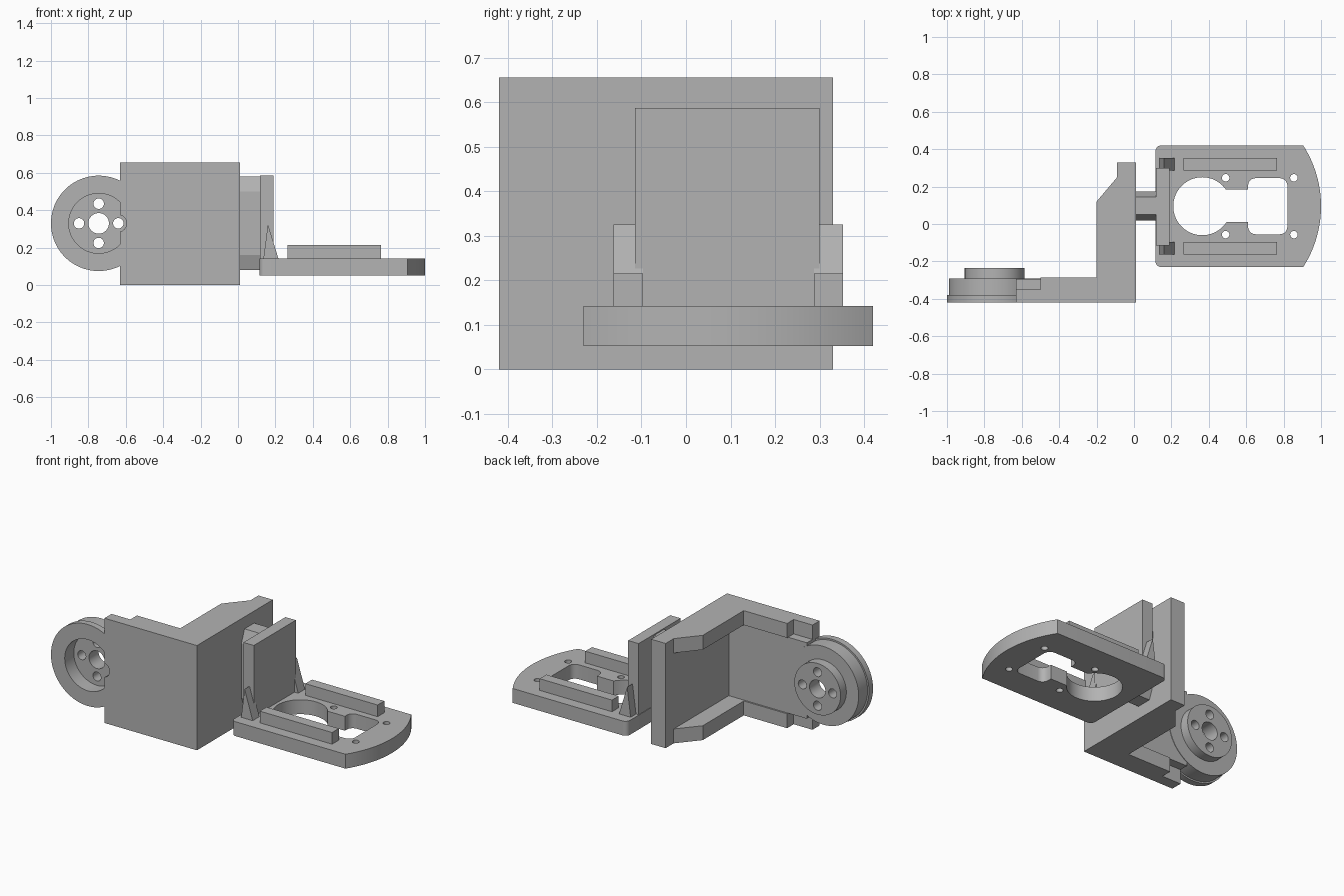
import bpy, bmesh
from math import sin, cos, pi, asin
from mathutils import Vector

if "Cube" in bpy.data.objects:
    bpy.data.objects.remove(bpy.data.objects["Cube"])

grey = bpy.data.materials.new("plain grey")
grey.use_nodes = True
grey.diffuse_color = (0.45, 0.45, 0.45, 1)
grey.node_tree.nodes["Principled BSDF"].inputs["Base Color"].default_value = (0.45, 0.45, 0.45, 1)


def prism(name, outline, axis, low, high):
    """Extrude a 2D outline along one axis."""
    place = {"x": lambda a, b, d: (d, a, b),
             "y": lambda a, b, d: (a, d, b),
             "z": lambda a, b, d: (a, b, d)}[axis]
    bm = bmesh.new()
    face = bm.faces.new([bm.verts.new(place(a, b, low)) for a, b in outline])
    extruded = bmesh.ops.extrude_face_region(bm, geom=[face])["geom"]
    shift = Vector(place(0, 0, high - low))
    bmesh.ops.translate(bm, vec=shift, verts=[v for v in extruded if isinstance(v, bmesh.types.BMVert)])
    bmesh.ops.recalc_face_normals(bm, faces=bm.faces)
    mesh = bpy.data.meshes.new(name)
    bm.to_mesh(mesh)
    bm.free()
    mesh.materials.append(grey)
    obj = bpy.data.objects.new(name, mesh)
    bpy.context.collection.objects.link(obj)
    return obj


def rect(a0, a1, b0, b1):
    return [(a0, b0), (a1, b0), (a1, b1), (a0, b1)]


def arc(a, b, r, start, end, steps):
    return [(a + r * cos(start + (end - start) * i / steps),
             b + r * sin(start + (end - start) * i / steps)) for i in range(steps + 1)]


def circle(a, b, r, steps=48):
    return arc(a, b, r, 0, 2 * pi, steps)[:-1]


def rounded(a0, a1, b0, b1, r):
    return (arc(a0 + r, b0 + r, r, pi, 1.5 * pi, 6) + arc(a1 - r, b0 + r, r, 1.5 * pi, 2 * pi, 6)
            + arc(a1 - r, b1 - r, r, 0, pi / 2, 6) + arc(a0 + r, b1 - r, r, pi / 2, pi, 6))


def combine(obj, others, operation):
    """Apply a boolean with each helper, then discard the helper."""
    for other in others:
        mod = obj.modifiers.new("cut", "BOOLEAN")
        mod.operation, mod.solver, mod.object = operation, "EXACT", other
        bpy.context.view_layer.objects.active = obj
        bpy.ops.object.modifier_apply(modifier=mod.name)
        bpy.data.objects.remove(other)


def smooth(obj):
    bpy.ops.object.select_all(action="DESELECT")
    obj.select_set(True)
    bpy.context.view_layer.objects.active = obj
    bpy.ops.object.shade_smooth_by_angle(angle=0.5)


HEIGHT, FRONT, BACK, EDGE = 0.655, -0.42, 0.33, -0.63
HUB_X, HUB_Z = -0.745, 0.33

# L-shaped bracket with flanges along the top and bottom
bracket = prism("bracket", [(0.01, FRONT), (0.01, BACK), (-0.09, BACK), (-0.09, -0.295),
                            (EDGE, -0.295), (EDGE, FRONT)], "z", 0, HEIGHT)
flange = [(0, FRONT + 0.01), (0, 0.25), (-0.09, 0.25), (-0.2, 0.12), (-0.2, -0.285),
          (-0.5, -0.285), (-0.5, FRONT + 0.01)]
combine(bracket, [prism("flange", flange, "z", z, z + 0.09) for z in (0, HEIGHT - 0.09)], "UNION")
notches = [prism("notch", rect(-0.7, -0.5, -0.35, -0.2), "z", a, b)
           for a, b in ((-0.1, 0.09), (HEIGHT - 0.09, HEIGHT + 0.1))]
notches.append(prism("screw_relief", circle(-0.64, HUB_Z, 0.045), "y", -0.5, -0.2))
combine(bracket, notches, "DIFFERENCE")
smooth(bracket)

# Stepped pivot disc, open at the bracket edge
disc = prism("pivot_disc", circle(HUB_X, HUB_Z, 0.255, 96), "y", FRONT, -0.38)
combine(disc, [prism("disc_step", circle(HUB_X, HUB_Z, 0.245, 96), "y", -0.39, -0.292),
               prism("hub", circle(HUB_X, HUB_Z, 0.16, 64), "y", -0.3, -0.235)], "UNION")
holes = [prism("hub_recess", circle(HUB_X, HUB_Z, 0.16, 64), "y", -0.5, -0.33),
         prism("centre_hole", circle(HUB_X, HUB_Z, 0.055), "y", -0.6, 0)]
for i in range(4):
    a = i * pi / 2
    holes.append(prism("screw_hole", circle(HUB_X + 0.105 * cos(a), HUB_Z + 0.105 * sin(a), 0.028, 24),
                       "y", -0.6, 0))
holes.append(prism("bracket_gap", rect(EDGE + 0.002, -0.4, 0, 0.7), "y", -0.6, -0.33))
combine(disc, holes, "DIFFERENCE")
smooth(disc)

# Neck and upright plate
prism("neck", [(0.05, 0.08), (0.145, 0.08), (0.175, 0.16), (0.175, 0.5),
               (0.145, 0.58), (0.05, 0.58), (0.02, 0.5), (0.02, 0.16)], "x", 0.0, 0.13)
prism("upright_plate", rect(-0.115, 0.3, 0.06, 0.587), "x", 0.118, 0.19)

# Tray with rounded inner corners and a bowed outer end
MID = 0.095
bow = asin(0.325 / 0.603)
outline = (arc(0.145, -0.2, 0.03, pi, 1.5 * pi, 6) + arc(0.397, MID, 0.603, -bow, bow, 24)
           + arc(0.145, 0.39, 0.03, pi / 2, pi, 6))
tray = prism("tray", outline, "z", 0.052, 0.142)
cutters = [prism("round_opening", circle(0.365, MID, 0.155, 64), "z", 0, 0.3),
           prism("slot", rect(0.45, 0.65, 0.01, 0.185), "z", 0, 0.3),
           prism("square_opening", rounded(0.61, 0.82, -0.055, 0.245, 0.04), "z", 0, 0.3)]
for x in (0.49, 0.855):
    for side in (-1, 1):
        cutters.append(prism("tray_hole", circle(x, MID + side * 0.152, 0.02, 24), "z", 0, 0.3))
combine(tray, cutters, "DIFFERENCE")
smooth(tray)

# Rails and gussets on both sides of the tray
for label, side in (("front", -1), ("back", 1)):
    y0, y1 = sorted((MID + side * 0.192, MID + side * 0.258))
    prism(label + "_rail", rect(0.265, 0.765, y0, y1), "z", 0.135, 0.215)
    prism(label + "_gusset", [(0.135, 0.135), (0.218, 0.135), (0.16, 0.325)], "y", y0, y1)
